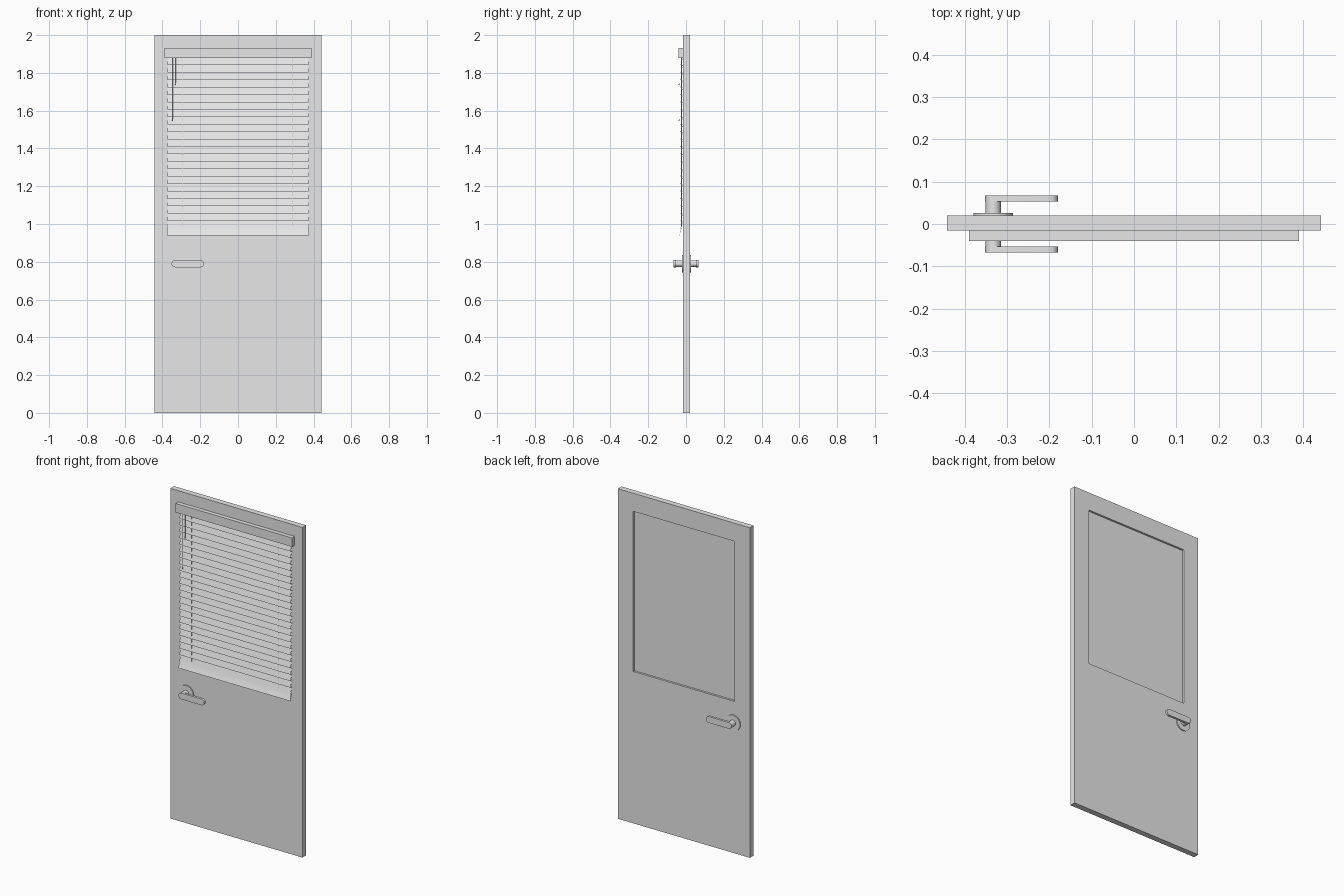
import bpy, bmesh, math
from mathutils import Matrix

cube = bpy.data.objects.get("Cube")
if cube:
    bpy.data.objects.remove(cube)


def material(name, rgb):
    m = bpy.data.materials.new(name)
    m.use_nodes = True
    m.diffuse_color = (*rgb, 1)
    m.node_tree.nodes["Principled BSDF"].inputs["Base Color"].default_value = (*rgb, 1)
    return m


GREY = material("door light grey", (0.8, 0.8, 0.8))
WHITE = material("blind white", (0.92, 0.92, 0.92))


def finish(name, bm, mat, smooth=False):
    bmesh.ops.recalc_face_normals(bm, faces=bm.faces)
    me = bpy.data.meshes.new(name)
    bm.to_mesh(me)
    bm.free()
    me.materials.append(mat)
    ob = bpy.data.objects.new(name, me)
    bpy.context.collection.objects.link(ob)
    if smooth:
        bpy.ops.object.select_all(action='DESELECT')
        ob.select_set(True)
        bpy.context.view_layer.objects.active = ob
        bpy.ops.object.shade_smooth_by_angle(angle=math.radians(35))
    return ob


def prism(bm, points, axis, a, b):
    """Extrude a closed 2D outline between a and b along the x or y axis."""
    def place(p, t):
        return (t, p[0], p[1]) if axis == 'x' else (p[0], t, p[1])
    rings = [[bm.verts.new(place(p, t)) for p in points] for t in (a, b)]
    for ring in rings:
        bm.faces.new(ring)
    n = len(points)
    for i in range(n):
        j = (i + 1) % n
        bm.faces.new((rings[0][i], rings[0][j], rings[1][j], rings[1][i]))


def cylinder(name, x, z, y0, y1, r, mat, segments=32):
    bm = bmesh.new()
    turn = [2 * math.pi * i / segments for i in range(segments)]
    prism(bm, [(x + r * math.cos(a), z + r * math.sin(a)) for a in turn], 'y', y0, y1)
    return finish(name, bm, mat, True)


def rod(name, x, y, z0, z1, r, mat, r_top=None):
    bm = bmesh.new()
    bmesh.ops.create_cone(bm, cap_ends=True, segments=8, radius1=r,
                          radius2=r if r_top is None else r_top, depth=z1 - z0,
                          matrix=Matrix.Translation((x, y, (z0 + z1) / 2)))
    return finish(name, bm, mat, True)


# Door leaf with a recessed window panel in the back
FRONT, BACK, PANEL = -0.015, 0.02, 0.008
bm = bmesh.new()


def rect(x, z0, z1, y):
    return [bm.verts.new((px, y, pz)) for px, pz in ((-x, z0), (x, z0), (x, z1), (-x, z1))]


loops = [rect(0.4425, 0, 2, FRONT), rect(0.4425, 0, 2, BACK),
         rect(0.34, 0.92, 1.89, BACK), rect(0.34, 0.92, 1.89, PANEL)]
bm.faces.new(loops[0])
bm.faces.new(loops[-1])
for a, b in zip(loops, loops[1:]):
    for i in range(4):
        j = (i + 1) % 4
        bm.faces.new((a[i], a[j], b[j], b[i]))
finish("door_leaf", bm, GREY)

# Lever handle on each side, sharing one spindle position
HX, HZ, LEVER_R = -0.333, 0.79, 0.019
for side, face, s in (("front", FRONT, -1), ("back", BACK, 1)):
    cylinder(side + "_rosette", HX, HZ, face, face + s * 0.006, 0.047, GREY, 48)
    cylinder(side + "_handle_neck", HX, HZ, face, s * 0.056, 0.018, GREY)
    outline = []
    for cx, start in ((HX, 0.5), (-0.199, -0.5)):
        for k in range(13):
            a = math.pi * (start + k / 12)
            outline.append((cx + LEVER_R * math.cos(a), HZ + LEVER_R * math.sin(a)))
    bm = bmesh.new()
    prism(bm, outline, 'y', s * 0.053, s * 0.067)
    finish(side + "_lever", bm, GREY, True)

# Blind headrail
bm = bmesh.new()
prism(bm, [(-0.04, 1.878), (FRONT, 1.878), (FRONT, 1.932), (-0.04, 1.932)], 'x', -0.39, 0.39)
finish("headrail", bm, GREY)


# Slats: thin flat strips, nearly closed, lower edge leaning forward
def slat(bm, z_top, z_low, y_top, y_low, half):
    prism(bm, [(y_top, z_top), (y_low, z_low), (y_low + 0.0012, z_low),
               (y_top + 0.0012, z_top)], 'x', -half, half)


PITCH = 0.0393
bm = bmesh.new()
for i in range(23):
    z = 1.862 - i * PITCH
    slat(bm, z + 0.021, z - 0.021, -0.0165, -0.029, 0.373)
finish("slats", bm, WHITE)

# Bottom slats flare outward
bm = bmesh.new()
slat(bm, 0.987, 0.961, -0.022, -0.031, 0.375)
slat(bm, 0.966, 0.938, -0.026, -0.037, 0.375)
finish("bottom_slats", bm, WHITE)

# Ladder cords that show between the slats
for side, x in (("right", -0.295), ("left", 0.287)):
    rod(side + "_ladder_cord", x, -0.0235, 0.99, 1.88, 0.002, GREY)

# Pull cords with small tassels
for name, x, z in (("long", -0.346, 1.55), ("short", -0.33, 1.74)):
    rod(name + "_pull_cord", x, -0.034, z, 1.88, 0.0006, WHITE)
    rod(name + "_cord_tassel", x, -0.036, z - 0.004, z + 0.006, 0.003, WHITE, 0.0015)
